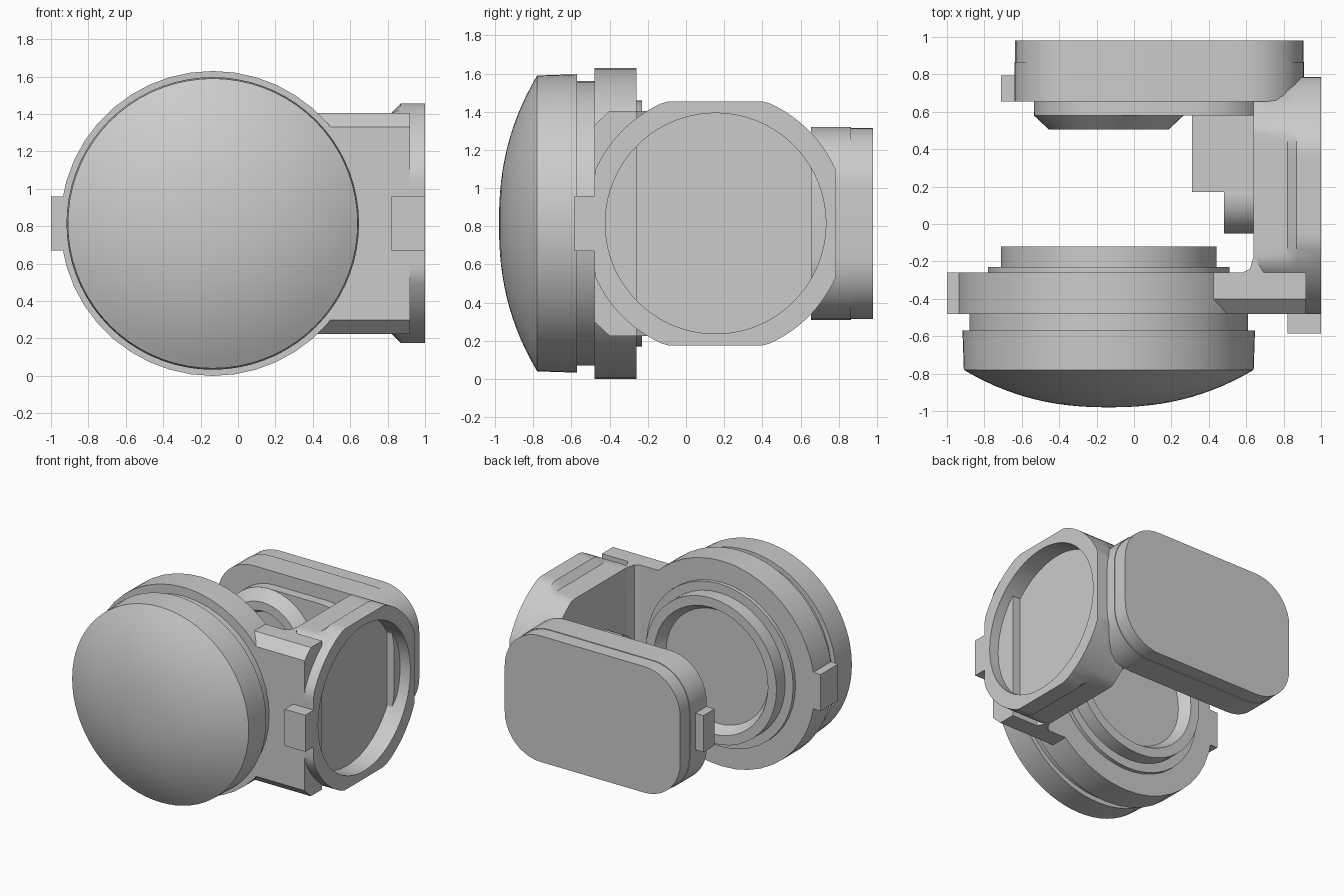
import bpy, bmesh, math
from math import cos, sin, pi
from mathutils import Vector

cube = bpy.data.objects.get("Cube")
if cube:
    bpy.data.objects.remove(cube, do_unlink=True)

grey = bpy.data.materials.new("light_grey")
grey.use_nodes = True
colour = (0.6, 0.6, 0.6, 1)
grey.diffuse_color = colour
grey.node_tree.nodes["Principled BSDF"].inputs["Base Color"].default_value = colour

CZ = 0.815    # common axis height
LX = -0.135   # x of the lens axis
DY = 0.155    # y of the side socket axis


def loft(name, rings, smooth=True):
    """Skin a list of equal-length rings and cap both ends."""
    bm = bmesh.new()
    loops = [[bm.verts.new(p) for p in ring] for ring in rings]
    for a, b in zip(loops, loops[1:]):
        for i in range(len(a)):
            j = (i + 1) % len(a)
            bm.faces.new((a[i], a[j], b[j], b[i]))
    bm.faces.new(loops[0])
    bm.faces.new(loops[-1])
    bmesh.ops.remove_doubles(bm, verts=bm.verts, dist=1e-5)
    bmesh.ops.recalc_face_normals(bm, faces=bm.faces)
    mesh = bpy.data.meshes.new(name)
    bm.to_mesh(mesh)
    bm.free()
    mesh.materials.append(grey)
    obj = bpy.data.objects.new(name, mesh)
    bpy.context.collection.objects.link(obj)
    if smooth:
        bpy.ops.object.select_all(action="DESELECT")
        obj.select_set(True)
        bpy.context.view_layer.objects.active = obj
        bpy.ops.object.shade_smooth_by_angle(angle=math.radians(28))
    return obj


def lathe_y(name, profile, n=64):
    """Turn (y, radius) points around the lens axis."""
    angles = [2 * pi * i / n for i in range(n)]
    return loft(name, [[Vector((LX + r * cos(a), y, CZ + r * sin(a))) for a in angles]
                       for y, r in profile])


def box(name, x0, x1, y0, y1, z0, z1):
    return loft(name, [[Vector(p) for p in ((x0, y0, z), (x1, y0, z), (x1, y1, z), (x0, y1, z))]
                       for z in (z0, z1)], smooth=False)


def rounded(x0, x1, z0, z1, r, y, steps=10):
    """Rounded rectangle ring in the plane at depth y."""
    ring = []
    corners = ((x1 - r, z1 - r), (x0 + r, z1 - r), (x0 + r, z0 + r), (x1 - r, z0 + r))
    for q, (cx, cz) in enumerate(corners):
        for i in range(steps + 1):
            a = pi / 2 * (q + i / steps)
            ring.append(Vector((cx + r * cos(a), y, cz + r * sin(a))))
    return ring


def disc_x(x, r, y0=-9, y1=9, half=9, n=96):
    """Circle in the plane at x, flattened to the given limits."""
    ring = []
    for i in range(n):
        a = 2 * pi * (i + 0.5) / n
        y = min(max(DY + r * cos(a), y0), y1)
        z = CZ + min(max(r * sin(a), -half), half)
        ring.append(Vector((x, y, z)))
    return ring


# Domed front cap
dome = [(-0.78 - 0.2 * (1 - t ** 2.3), 0.775 * t)
        for t in [0.04] + [k / 14 for k in range(1, 15)]]
lathe_y("front_dome", dome + [(-0.57, 0.782), (-0.57, 0.7)], 72)

# Main ring with neck, rear steps and a shallow rear recess
lathe_y("front_ring", [(-0.6, 0.745), (-0.48, 0.745), (-0.48, 0.815), (-0.26, 0.815),
                       (-0.26, 0.645), (-0.23, 0.645), (-0.23, 0.575), (-0.12, 0.575),
                       (-0.12, 0.5), (-0.2, 0.45)], 44)
box("front_ring_tab", -1.0, -0.9, -0.48, -0.26, 0.67, 0.96)

# Chamfered arm joining the ring to the side housing
section = [(-0.48, 0.30), (-0.40, 0.225), (-0.26, 0.225),
           (-0.26, 1.405), (-0.40, 1.405), (-0.48, 1.33)]
loft("front_arm", [[Vector((x, y, z)) for y, z in section] for x in (0.3, 0.92)], smooth=False)
loft("arm_fillet", [[Vector((x, y, z)) for x, y in
                     ((0.56, -0.27), (0.62, -0.24), (0.64, -0.17), (0.7, -0.27))]
                    for z in (0.225, 1.405)], smooth=False)

# Side housing with round socket
loft("side_housing", [
    disc_x(0.64, 0.69, -0.27, 0.655, 0.59),
    disc_x(0.70, 0.69, -0.48, 0.665, 0.59),
    disc_x(0.82, 0.69, -0.48, 0.755, 0.59),
    disc_x(0.87, 0.69, -0.48, 0.785, 0.64),
    disc_x(1.0, 0.69, -0.48, 0.785, 0.64),
    disc_x(1.0, 0.578),
    disc_x(0.85, 0.578)])
box("housing_tab", 0.82, 1.0, -0.585, -0.47, 0.67, 0.96)

# Inner boss and its round hub
box("inner_block", 0.31, 0.66, 0.17, 0.6, 0.61, 1.02)
loft("inner_hub", [disc_x(x, 0.205, n=48) for x in (0.48, 0.66)])

# Rear plate, in two stacked layers with a fine seam
loft("rear_plate", [rounded(-0.64, 0.91, 0.31, 1.32, 0.32, y) for y in (0.655, 0.865)])
loft("rear_cover", [rounded(-0.635, 0.905, 0.315, 1.315, 0.315, y) for y in (0.86, 0.98)])
box("rear_plate_tab", -0.71, -0.6, 0.655, 0.795, 0.67, 0.96)

# Raised pad and tapered ring on the inside of the rear plate
loft("rear_pad", [rounded(-0.535, 0.72, 0.415, 1.215, 0.4, y) for y in (0.58, 0.67)])
lathe_y("rear_lens_ring", [(0.6, 0.4), (0.58, 0.4), (0.505, 0.32), (0.505, 0.25), (0.56, 0.22)], 48)
